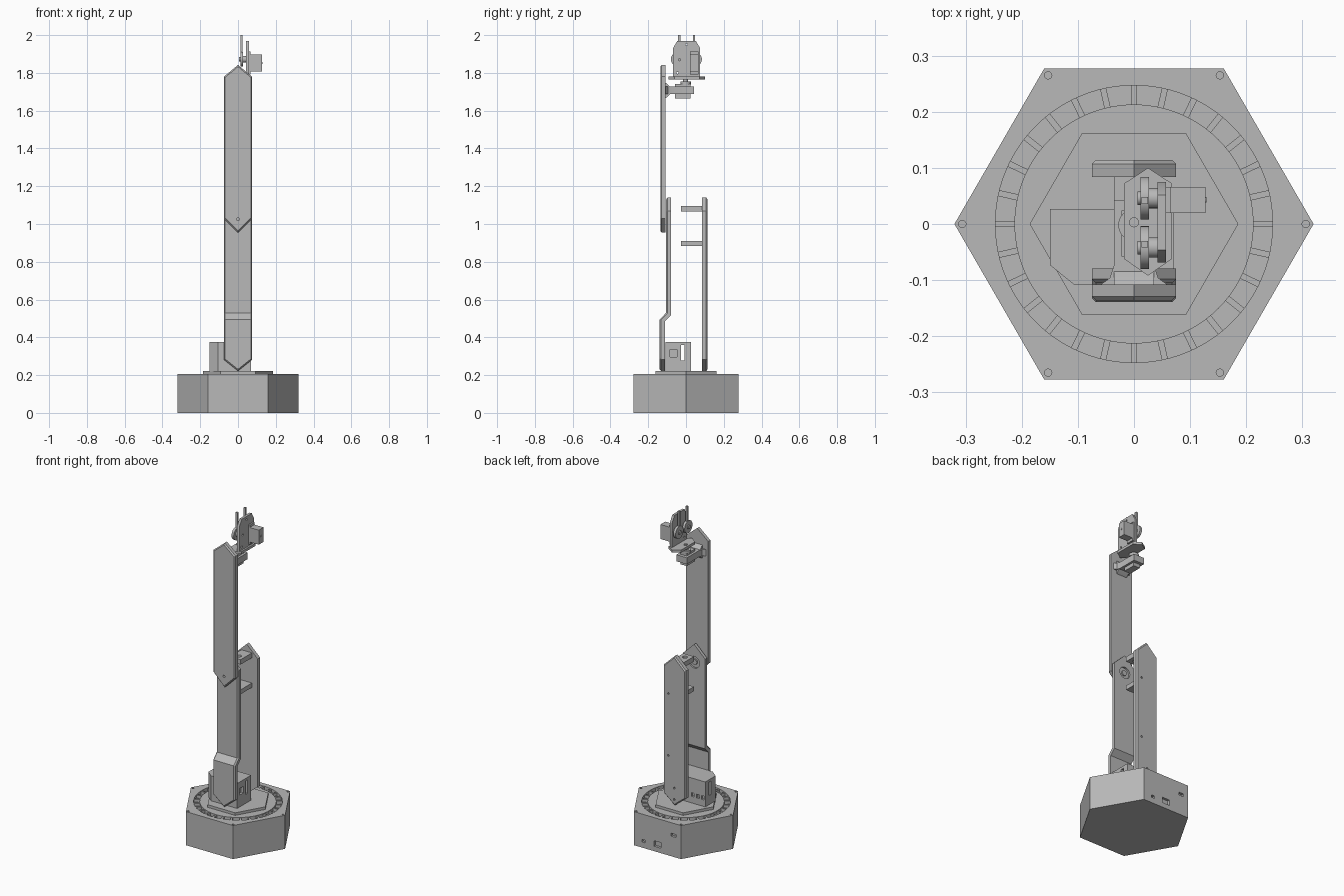
import bpy, bmesh, math
from mathutils import Vector

cube = bpy.data.objects.get("Cube")
if cube:
    bpy.data.objects.remove(cube, do_unlink=True)

grey = bpy.data.materials.new("plain grey")
grey.use_nodes = True
COL = (0.48, 0.48, 0.48, 1)
grey.diffuse_color = COL
grey.node_tree.nodes["Principled BSDF"].inputs["Base Color"].default_value = COL


def place(axis, a, b, t):
    """Put a 2D point (a, b) at depth t along the given axis."""
    return {"x": (t, a, b), "y": (a, t, b), "z": (a, b, t)}[axis]


def prism(name, axis, pts, lo, hi):
    """Extrude a closed outline along an axis."""
    bm = bmesh.new()
    rings = [[bm.verts.new(place(axis, a, b, t)) for a, b in pts] for t in (lo, hi)]
    bm.faces.new(rings[0])
    bm.faces.new(rings[1])
    n = len(pts)
    for i in range(n):
        j = (i + 1) % n
        bm.faces.new((rings[0][i], rings[0][j], rings[1][j], rings[1][i]))
    bmesh.ops.recalc_face_normals(bm, faces=bm.faces)
    me = bpy.data.meshes.new(name)
    bm.to_mesh(me)
    bm.free()
    me.materials.append(grey)
    ob = bpy.data.objects.new(name, me)
    bpy.context.collection.objects.link(ob)
    return ob


def box(name, x, y, z):
    return prism(name, "z", [(x[0], y[0]), (x[1], y[0]), (x[1], y[1]), (x[0], y[1])], *z)


def disc(name, axis, a, b, r, lo, hi, n=32):
    return prism(name, axis, [(a + r * math.cos(math.tau * i / n), b + r * math.sin(math.tau * i / n))
                              for i in range(n)], lo, hi)


def boolean(ob, cutter, op="DIFFERENCE"):
    """Apply a boolean and discard the cutter."""
    cutter.hide_render = True
    mod = ob.modifiers.new("cut", "BOOLEAN")
    mod.object, mod.operation, mod.solver = cutter, op, "EXACT"
    bpy.context.view_layer.objects.active = ob
    bpy.ops.object.modifier_apply(modifier=mod.name)
    bpy.data.objects.remove(cutter, do_unlink=True)


def chamfer(ob, side, w=0.007):
    """Chamfer the rim of the faces looking towards y * side."""
    bm = bmesh.new()
    bm.from_mesh(ob.data)
    bm.normal_update()
    rim = []
    for e in bm.edges:
        ny = sorted((f.normal.y * side for f in e.link_faces))
        if len(ny) == 2 and abs(ny[0]) < 0.1 and ny[1] > 0.5:
            rim.append(e)
    bmesh.ops.bevel(bm, geom=rim, offset=w, segments=1, affect="EDGES", profile=0.5)
    bm.to_mesh(ob.data)
    bm.free()


def pointed(z0, z1, z2, z3, w=0.075):
    """Panel outline with a point at both ends."""
    return [(0, z0), (w, z1), (w, z2), (0, z3), (-w, z2), (-w, z1)]


# Hexagonal base with bearing groove, corner screw holes and rear ports
base = disc("base_housing", "z", 0, 0, 0.32, 0, 0.206, 6)
boolean(base, disc("groove_cutter", "z", 0, 0, 0.247, 0.186, 0.3, 96))
for i in range(6):
    a = i * math.pi / 3
    boolean(base, disc("hole_cutter", "z", 0.306 * math.cos(a), 0.306 * math.sin(a), 0.0065, 0.185, 0.3, 16))
for x, z, w, h in ((0.095, 0.042, 0.022, 0.016), (0, 0.047, 0.05, 0.034), (-0.11, 0.132, 0.034, 0.018)):
    boolean(base, box("port_cutter", (x - w / 2, x + w / 2), (0.262, 0.3), (z - h / 2, z + h / 2)))

# Bearing: centre disc and rollers lying in the groove
disc("turntable_disc", "z", 0, 0, 0.213, 0.18, 0.206, 96)
for i in range(28):
    roller = box("bearing_roller", (0.212, 0.247), (-0.0055, 0.0055), (0.184, 0.203))
    roller.rotation_euler.z = math.tau * i / 28
disc("turntable_plate", "z", 0, 0, 0.186, 0.204, 0.222, 6)

# Motor housing on the turntable
housing = prism("motor_housing", "z", [(0.07, 0.027), (-0.15, 0.027), (-0.15, -0.073),
                                       (-0.107, -0.108), (0.07, -0.108)], 0.22, 0.375)
boolean(housing, box("slot_cutter", (-0.3, 0.3), (-0.027, -0.008), (0.277, 0.36)))
boolean(housing, box("window_cutter", (0.055, 0.2), (-0.085, -0.048), (0.295, 0.335)))
for x in (-0.065, -0.1, -0.132):
    boolean(housing, box("socket_cutter", (x - 0.009, x + 0.009), (0.015, 0.1), (0.262, 0.285)))

# Lower arm, front: side profile trimmed to the pointed outline
lower_front = prism("lower_arm_front", "x",
                    [(-0.139, 0.2), (-0.139, 0.495), (-0.105, 0.53), (-0.105, 1.2), (-0.079, 1.2),
                     (-0.079, 0.518), (-0.112, 0.485), (-0.112, 0.2)], -0.1, 0.1)
boolean(lower_front, prism("outline_cutter", "y", pointed(0.222, 0.282, 1.068, 1.14), -0.3, 0.3), "INTERSECT")
chamfer(lower_front, -1)
boolean(lower_front, disc("horn_cutter", "y", 0, 1.03, 0.036, -0.09, 0.0))
disc("elbow_horn", "y", 0, 1.03, 0.016, -0.095, -0.082)

# Lower arm, back, with screw holes
lower_back = prism("lower_arm_back", "y", pointed(0.222, 0.282, 1.068, 1.14), 0.084, 0.114)
chamfer(lower_back, 1)
for x, z in ((0.04, 0.9), (0.04, 0.52), (0, 0.33), (0, 0.26)):
    boolean(lower_back, disc("hole_cutter", "y", x, z, 0.006, 0.105, 0.2, 12))

# Elbow motor brackets
upper_bracket = box("elbow_bracket_top", (-0.036, 0.036), (-0.026, 0.088), (1.065, 1.095))
boolean(upper_bracket, disc("hole_cutter", "z", 0, 0.01, 0.014, 1.0, 1.2, 24))
box("elbow_bracket_bottom", (-0.036, 0.036), (-0.026, 0.088), (0.883, 0.91))

# Upper arm
upper = prism("upper_arm", "y", pointed(0.955, 1.03, 1.78, 1.842), -0.136, -0.108)
chamfer(upper, -1)
boolean(upper, disc("hole_cutter", "y", 0, 1.025, 0.007, -0.2, -0.122, 16))

# Wrist shelf flaring into the upper arm, and its motor
prism("wrist_shelf", "z", [(-0.036, 0.043), (0.036, 0.043), (0.036, -0.075), (0.043, -0.096), (0.062, -0.11),
                           (-0.062, -0.11), (-0.043, -0.096), (-0.036, -0.075)], 1.687, 1.727)
prism("wrist_shelf_root", "x", [(-0.11, 1.665), (-0.1, 1.672), (-0.085, 1.687), (-0.085, 1.727),
                                (-0.1, 1.742), (-0.11, 1.75)], -0.036, 0.036)
box("wrist_motor", (-0.022, 0.022), (-0.058, 0.024), (1.665, 1.74))
disc("wrist_motor_boss", "z", 0, -0.002, 0.028, 1.738, 1.755)
disc("wrist_shaft", "z", 0, -0.002, 0.013, 1.75, 1.77, 24)

# Gripper floor plate: long hexagon
prism("gripper_floor", "z", [(0.025, 0.1), (-0.018, 0.072), (-0.018, -0.062), (0.025, -0.092),
                             (0.068, -0.062), (0.068, 0.072)], 1.765, 1.781)
disc("wrist_screw", "z", 0, 0.003, 0.009, 1.78, 1.788, 16)

# Gripper back plate with clipped top corners
back_plate = prism("gripper_back_plate", "x", [(-0.069, 1.78), (0.075, 1.78), (0.075, 1.93), (0.052, 1.97),
                                               (-0.046, 1.97), (-0.069, 1.93)], 0.042, 0.057)
for y, z in ((-0.035, 1.87), (0.003, 1.95), (-0.045, 1.8)):
    boolean(back_plate, disc("hole_cutter", "x", y, z, 0.006, 0.0, 0.1, 16))

# Gripper wheels, hubs and fingers
for y in (-0.042, 0.046):
    disc("gripper_wheel", "x", y, 1.872, 0.038, 0.012, 0.027, 40)
    disc("gripper_hub", "x", y, 1.872, 0.018, 0.025, 0.043, 24)
    disc("gripper_wheel_cap", "x", y, 1.872, 0.012, 0.006, 0.013, 24)
for y in (-0.036, 0.042):
    box("gripper_finger", (0.013, 0.025), (y - 0.006, y + 0.006), (1.87, 2.0))

# Gripper motor on the outer side
box("gripper_motor_flange", (0.056, 0.066), (0.02, 0.066), (1.792, 1.912))
box("gripper_motor", (0.06, 0.127), (0.02, 0.066), (1.808, 1.897))
disc("gripper_motor_plug", "x", 0.043, 1.852, 0.005, 0.126, 0.129, 12)

# Smooth the round walls, keep edges sharp
for ob in bpy.context.collection.objects:
    if ob.type == "MESH":
        ob.select_set(True)
        bpy.context.view_layer.objects.active = ob
bpy.ops.object.shade_smooth_by_angle(angle=math.radians(30))
